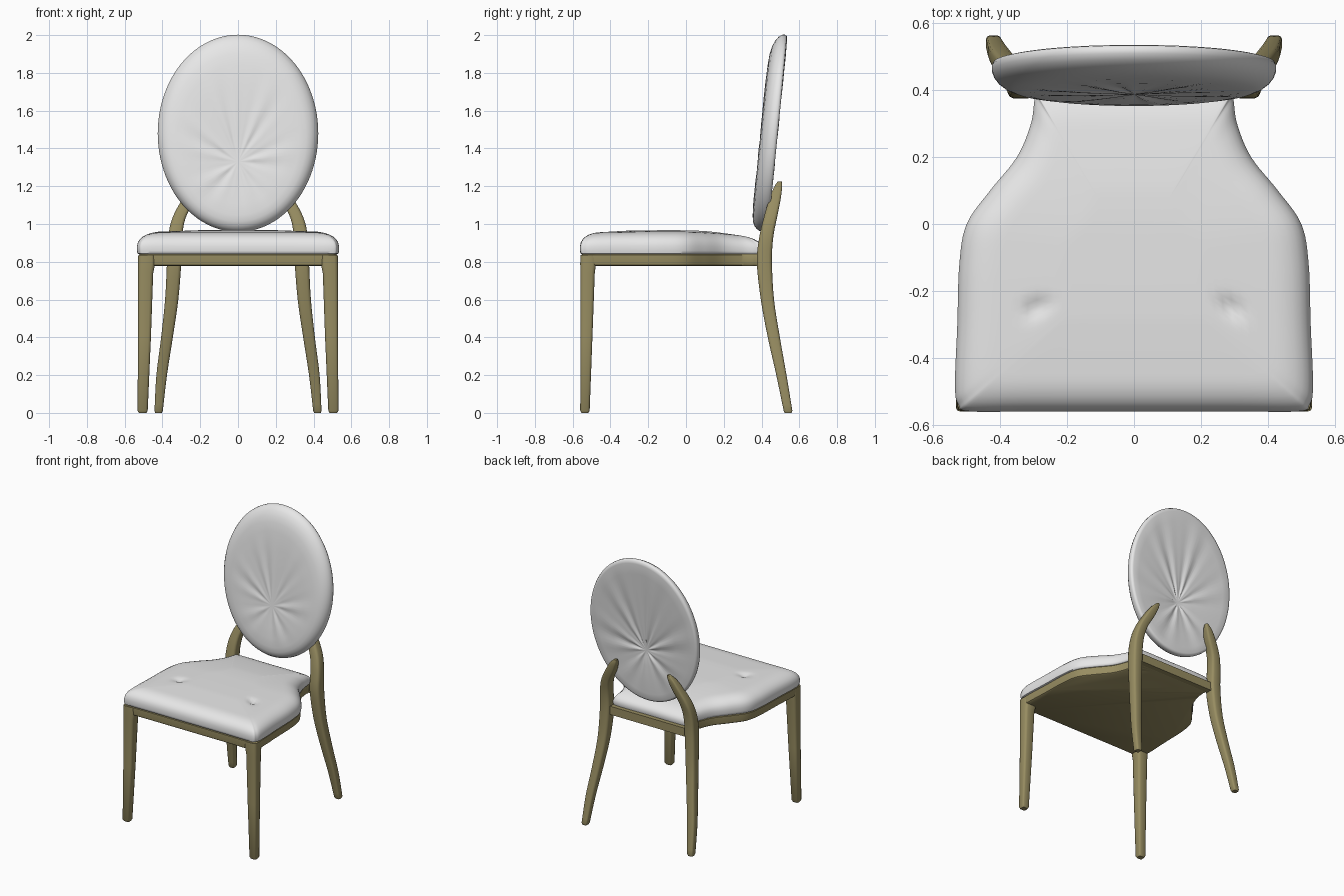
import bpy, bmesh, math
from mathutils import Vector

old = bpy.data.objects.get("Cube")
if old:
    bpy.data.objects.remove(old)


def material(name, rgb, rough):
    m = bpy.data.materials.new(name)
    m.use_nodes = True
    m.diffuse_color = (*rgb, 1)
    bsdf = m.node_tree.nodes["Principled BSDF"]
    bsdf.inputs["Base Color"].default_value = (*rgb, 1)
    bsdf.inputs["Roughness"].default_value = rough
    return m


WHITE = material("white upholstery", (0.8, 0.8, 0.8), 0.7)
GOLD = material("antique gold", (0.31, 0.265, 0.12), 0.5)


def spline(pts, steps):
    """Catmull-Rom interpolation through tuples of any length."""
    out = []
    last = len(pts) - 1
    for i in range(last):
        quad = zip(pts[max(i - 1, 0)], pts[i], pts[i + 1], pts[min(i + 2, last)])
        quad = list(quad)
        for k in range(steps):
            t = k / steps
            out.append(tuple(
                b + 0.5 * t * (c - a + t * (2 * a - 5 * b + 4 * c - d
                               + t * (3 * (b - c) + d - a)))
                for a, b, c, d in quad))
    return out + [pts[-1]]


def loft(name, rings, mat, start=None, end=None, angle=40):
    """Skin closed rings; ends are capped by a centre point or one flat face."""
    bm = bmesh.new()
    loops = [[bm.verts.new(p) for p in ring] for ring in rings]
    n = len(loops[0])
    for a, b in zip(loops, loops[1:]):
        for i in range(n):
            j = (i + 1) % n
            bm.faces.new((a[i], a[j], b[j], b[i]))
    for loop, centre in ((loops[0], start), (loops[-1], end)):
        if centre is None:
            bm.faces.new(loop)
        else:
            c = bm.verts.new(centre)
            for i in range(n):
                bm.faces.new((loop[i], loop[(i + 1) % n], c))
    bmesh.ops.recalc_face_normals(bm, faces=bm.faces)
    mesh = bpy.data.meshes.new(name)
    bm.to_mesh(mesh)
    bm.free()
    mesh.materials.append(mat)
    ob = bpy.data.objects.new(name, mesh)
    bpy.context.collection.objects.link(ob)
    bpy.ops.object.select_all(action="DESELECT")
    ob.select_set(True)
    bpy.context.view_layer.objects.active = ob
    bpy.ops.object.shade_smooth_by_angle(angle=math.radians(angle))
    return ob


# Seat outline: front edge, flared side, narrow neck at the back
half = spline([(0, -0.56), (0.3, -0.56), (0.49, -0.56), (0.525, -0.54),
               (0.535, -0.48), (0.528, -0.3), (0.522, -0.12), (0.5, 0),
               (0.43, 0.1), (0.35, 0.2), (0.308, 0.3), (0.295, 0.38),
               (0.27, 0.41), (0, 0.41)], 6)
outline = half + [(-x, y) for x, y in reversed(half[1:-1])]
PIVOT = -0.1


def seat_ring(scale, height):
    return [Vector((x * scale, PIVOT + (y - PIVOT) * scale,
                    height(x * scale, PIVOT + (y - PIVOT) * scale)))
            for x, y in outline]


# Seat rail with softened lower edge
loft("seat_frame", [seat_ring(s, lambda x, y, z=z: z) for s, z in
                    ((0.965, 0.778), (0.98, 0.783), (0.985, 0.795),
                     (0.985, 0.835), (0.97, 0.842))], GOLD)


# Cushion: crowned top that falls toward the back, with two small tucks
def crown(x, y):
    return 0.127 - 0.04 * max(0, (y + 0.05) / 0.45) ** 2 - 0.03 * min(0, y + 0.1) ** 2


def cushion_height(h):
    def z(x, y):
        r2 = (abs(x) - 0.29) ** 2 + (y + 0.25) ** 2
        tuck = 0.02 * math.exp(-r2 / 0.0007) if h > 0.7 else 0
        return 0.84 + h * crown(x, y) - tuck
    return z


profile = [(0.975, 0), (0.995, 0.03), (1, 0.15), (1, 0.35), (0.99, 0.52),
           (0.97, 0.65), (0.94, 0.76), (0.9, 0.85), (0.85, 0.91)]
profile += [(0.8 - 0.05 * k, 0.94 + 0.06 * min(1, k / 8)) for k in range(15)]
loft("seat_cushion", [seat_ring(s, cushion_height(h)) for s, h in profile],
     WHITE, Vector((0, PIVOT, 0.84)), Vector((0, PIVOT, 0.84 + crown(0, PIVOT))), 60)


# Oval backrest: leaning, padded front, creases gathered below the middle
def back_ring(scale, depth, crease):
    ring = []
    for i in range(96):
        a = math.tau * i / 96
        z = 1.48 - 0.15 * (1 - scale) + 0.522 * scale * math.sin(a)
        fold = crease * (math.sin(11 * a) + 0.6 * math.sin(17 * a + 1))
        ring.append(Vector((0.425 * scale * math.cos(a),
                            0.433 + 0.1 * (z - 0.95) - depth + fold, z)))
    return ring


back_profile = [(0.12, 0.014, 0.003), (0.3, 0.008, 0.003), (0.6, 0.003, 0.002),
                (0.85, 0, 0.001), (0.96, 0, 0), (0.99, 0.004, 0), (1, 0.014, 0),
                (1, 0.028, 0), (0.985, 0.046, 0), (0.955, 0.062, 0),
                (0.91, 0.076, 0), (0.85, 0.085, 0), (0.76, 0.09, 0),
                (0.6, 0.092, 0.001), (0.4, 0.09, 0.002), (0.2, 0.087, 0.002)]
loft("backrest", [back_ring(*p) for p in back_profile], WHITE,
     Vector((0, 0.45, 1.33)), Vector((0, 0.387, 1.33)), 60)


# Legs: chamfered rectangular sections following a path (x, y, z, width, depth)
def leg(name, stations, side):
    rings = []
    for x, y, z, w, d in stations:
        c = 0.22 * min(w, d)
        corner = [(w / 2, d / 2 - c), (w / 2 - c * 0.3, d / 2 - c * 0.3),
                  (w / 2 - c, d / 2)]
        ring = []
        for sx, sy in ((1, 1), (-1, 1), (-1, -1), (1, -1)):
            pts = corner if sx * sy > 0 else corner[::-1]
            ring += [Vector((side * (x + sx * u), y + sy * v, z)) for u, v in pts]
        rings.append(ring)
    loft(name, rings, GOLD, angle=50)


front_path = [(0.505, -0.535, 0, 0.04, 0.036), (0.505, -0.535, 0.012, 0.054, 0.05),
              (0.495, -0.527, 0.4, 0.068, 0.063), (0.489, -0.521, 0.74, 0.08, 0.076),
              (0.484, -0.518, 0.79, 0.09, 0.084), (0.484, -0.518, 0.835, 0.088, 0.082)]
back_path = [(0.42, 0.54, 0.012, 0.044, 0.046), (0.404, 0.505, 0.2, 0.056, 0.054),
             (0.376, 0.465, 0.4, 0.062, 0.064), (0.351, 0.431, 0.6, 0.07, 0.07),
             (0.338, 0.415, 0.8, 0.076, 0.08), (0.333, 0.425, 0.93, 0.074, 0.074),
             (0.313, 0.446, 1.03, 0.07, 0.07), (0.268, 0.468, 1.12, 0.068, 0.062),
             (0.232, 0.486, 1.19, 0.05, 0.045), (0.212, 0.496, 1.225, 0.02, 0.022)]
back_path = [(0.421, 0.541, 0, 0.034, 0.036)] + spline(back_path, 4)
for side, label in ((1, "left"), (-1, "right")):
    leg(f"front_leg_{label}", front_path, side)
    leg(f"back_leg_{label}", back_path, side)

# Straight rail joining the back legs
loft("back_rail", [[Vector((x, y, z)) for y, z in
                    ((0.39, 0.78), (0.435, 0.78), (0.435, 0.84), (0.39, 0.84))]
                   for x in (-0.33, 0.33)], GOLD)
